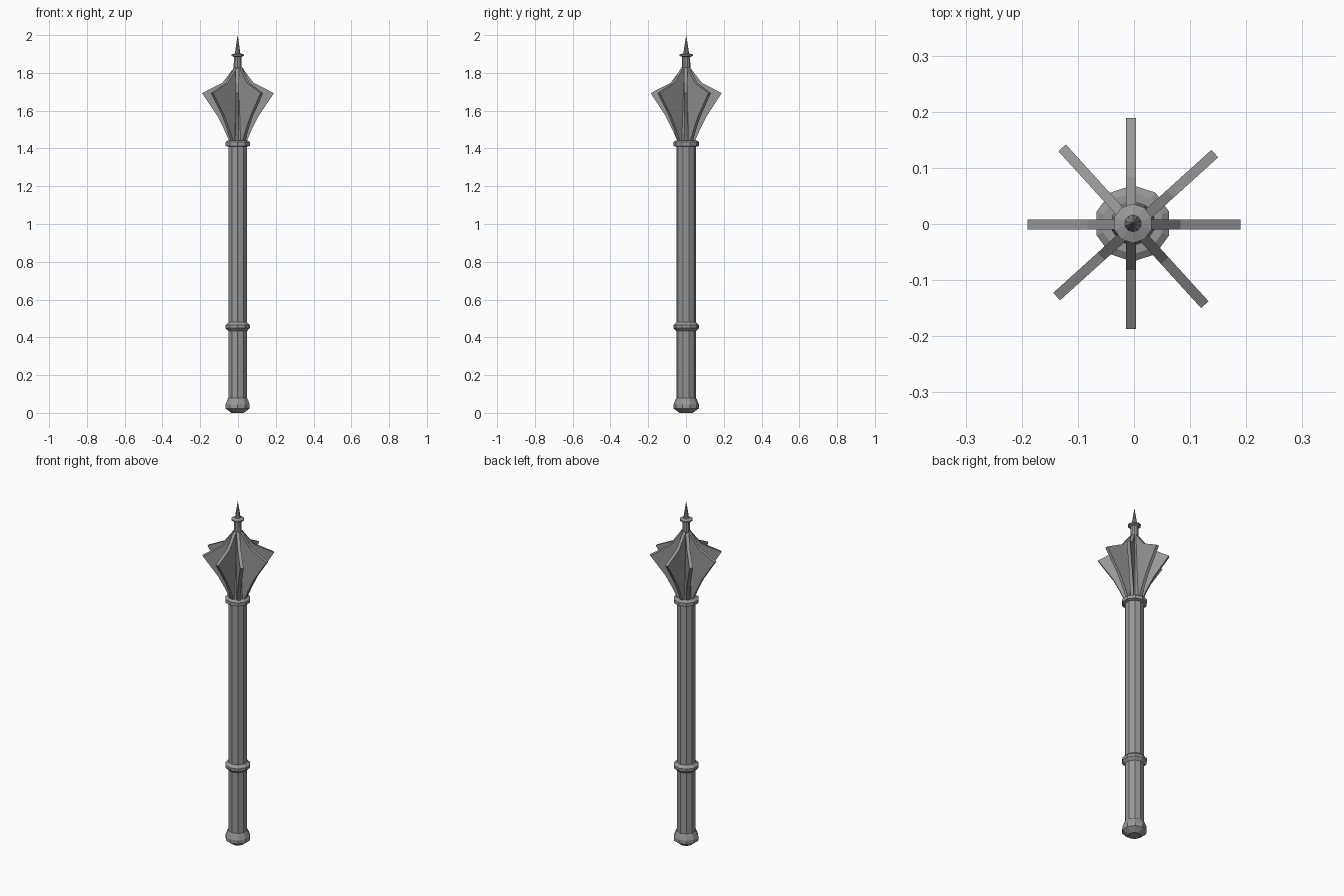
import bpy, bmesh
from math import cos, sin, pi, radians

if "Cube" in bpy.data.objects:
    bpy.data.objects.remove(bpy.data.objects["Cube"])

CX, CY = -0.002, 0.001  # shaft axis

# Dark steel
steel = bpy.data.materials.new("dark_steel")
steel.diffuse_color = (0.31, 0.31, 0.31, 1)
steel.use_nodes = True
steel.node_tree.nodes["Principled BSDF"].inputs["Base Color"].default_value = steel.diffuse_color


def link(name, bm):
    bmesh.ops.recalc_face_normals(bm, faces=bm.faces)
    mesh = bpy.data.meshes.new(name)
    bm.to_mesh(mesh)
    bm.free()
    mesh.materials.append(steel)
    obj = bpy.data.objects.new(name, mesh)
    bpy.context.collection.objects.link(obj)
    return obj


def lathe(name, profile, sides=10):
    """Faceted turned part from (radius, z) pairs; radius 0 makes a tip."""
    bm = bmesh.new()
    rings = []
    for r, z in profile:
        n = sides if r > 0 else 1
        rings.append([bm.verts.new((CX + r * cos(pi / 2 + 2 * pi * i / sides),
                                    CY + r * sin(pi / 2 + 2 * pi * i / sides), z))
                      for i in range(n)])
    for a, b in zip(rings, rings[1:]):
        for i in range(sides):
            j = (i + 1) % sides
            if len(b) == 1:
                bm.faces.new((a[i], a[j], b[0]))
            else:
                bm.faces.new((a[i], a[j], b[j], b[i]))
    for ring in (rings[0], rings[-1]):
        if len(ring) > 1:
            bm.faces.new(ring)
    return link(name, bm)


def flange(name, angle, center, reach, thick=0.018):
    """Plate through the axis forming two opposite blades."""
    half = [(0.045, 1.435), (0.073, 1.5), (0.108, 1.57), (reach, 1.693),
            (0.083, 1.747), (0.05, 1.79), (0.021, 1.828)]
    outline = half + [(-r, z) for r, z in reversed(half)]
    a = radians(angle)
    bm = bmesh.new()
    sheets = []
    for t in (-thick / 2, thick / 2):
        sheets.append([bm.verts.new((center[0] + r * cos(a) - t * sin(a),
                                     center[1] + r * sin(a) + t * cos(a), z))
                       for r, z in outline])
    n, h = len(outline), len(half)
    for s in sheets:
        for i in range(h - 1):
            bm.faces.new((s[i], s[i + 1], s[n - 2 - i], s[n - 1 - i]))
    for i in range(n):
        j = (i + 1) % n
        bm.faces.new((sheets[0][i], sheets[0][j], sheets[1][j], sheets[1][i]))
    return link(name, bm)


# Handle with pommel and collars
lathe("shaft", [(0.052, 0.03), (0.052, 1.44)])
lathe("pommel", [(0.035, 0), (0.067, 0.024), (0.067, 0.045), (0.055, 0.075), (0.052, 0.078)])
lathe("grip_collar", [(0.052, 0.433), (0.068, 0.449), (0.068, 0.464), (0.052, 0.48)])
lathe("head_collar", [(0.055, 1.409), (0.068, 1.414), (0.068, 1.434), (0.055, 1.442)])

# Core, finial disc and spike
lathe("head_core", [(0.04, 1.43), (0.022, 1.82), (0.021, 1.89)])
lathe("finial_disc", [(0.021, 1.885), (0.035, 1.89), (0.035, 1.897), (0.016, 1.903)])
lathe("spike", [(0.017, 1.89), (0.009, 1.945), (0, 2.0)])

# Eight blades as four crossing plates
for i, (angle, center, reach) in enumerate([
        (0, (0, -0.001), 0.19), (42.1, (0.003, -0.002), 0.19),
        (90, (-0.005, 0.001), 0.188), (132.3, (-0.001, -0.004), 0.189)]):
    flange(f"blade_pair_{i + 1}", angle, center, reach)
